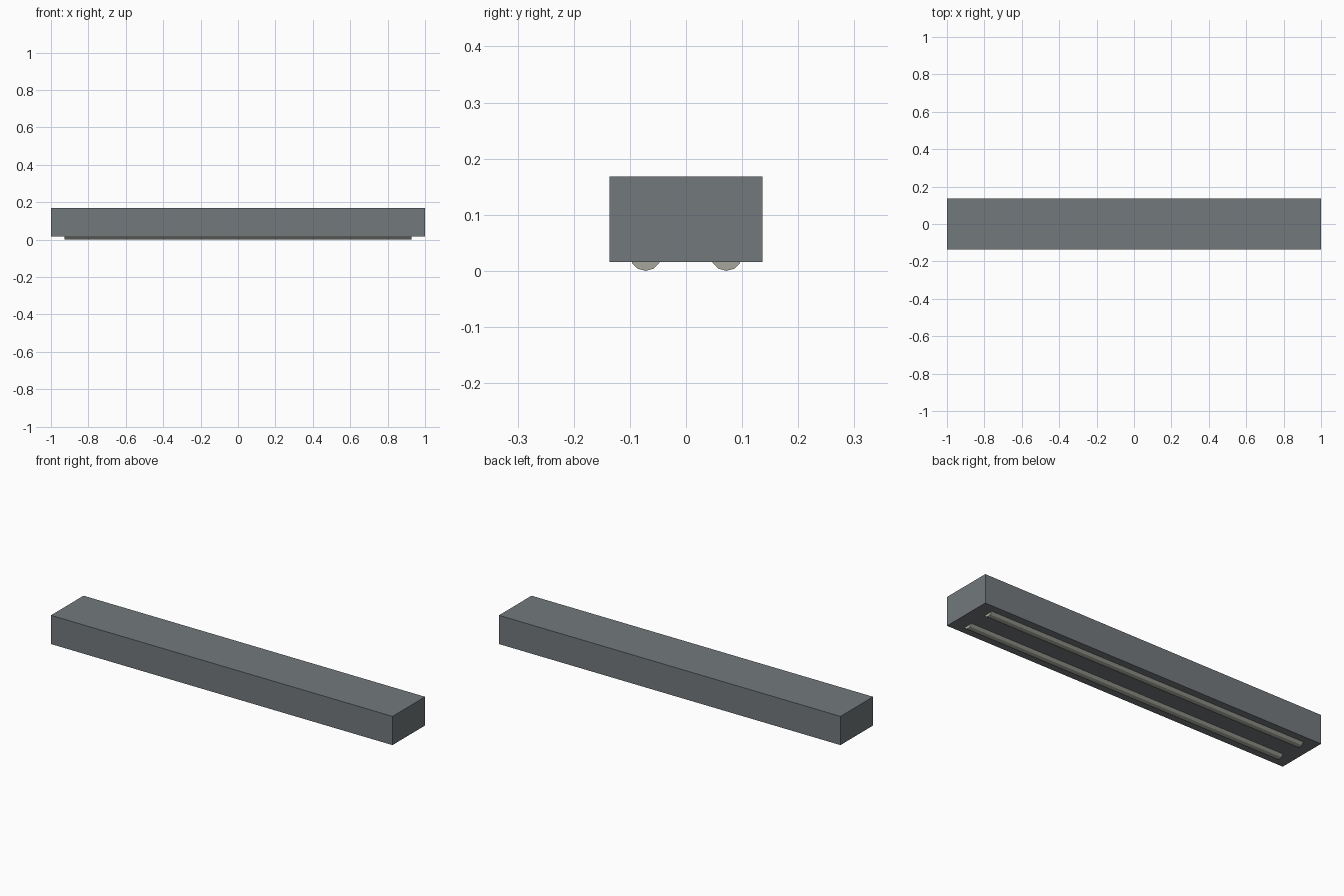
import bpy, bmesh, math
from mathutils import Matrix

if "Cube" in bpy.data.objects:
    bpy.data.objects.remove(bpy.data.objects["Cube"])


def material(name, color):
    m = bpy.data.materials.new(name)
    m.diffuse_color = (*color, 1)
    m.use_nodes = True
    m.node_tree.nodes["Principled BSDF"].inputs["Base Color"].default_value = m.diffuse_color
    return m


def add_object(name, bm, mat):
    me = bpy.data.meshes.new(name)
    bm.to_mesh(me)
    bm.free()
    me.materials.append(mat)
    ob = bpy.data.objects.new(name, me)
    bpy.context.collection.objects.link(ob)
    return ob


metal = material("grey_metal", (0.17, 0.19, 0.2))
glass = material("tube_glass", (0.38, 0.38, 0.34))

# Housing box
z0, z1, depth = 0.016, 0.168, 0.272
bm = bmesh.new()
bmesh.ops.create_cube(bm, size=1, matrix=Matrix.Translation((0, 0, (z0 + z1) / 2))
                      @ Matrix.Diagonal((2, depth, z1 - z0, 1)))
add_object("light_housing", bm, metal)

# Two lamp tubes, half sunk into the underside
radius, length = 0.028, 1.856
for side, y in (("front", -0.072), ("back", 0.072)):
    bm = bmesh.new()
    bmesh.ops.create_cone(bm, cap_ends=True, segments=12, radius1=radius, radius2=radius,
                          depth=length, matrix=Matrix.Translation((0, y, radius))
                          @ Matrix.Rotation(math.pi / 2, 4, 'Y'))
    add_object(side + "_lamp_tube", bm, glass)
